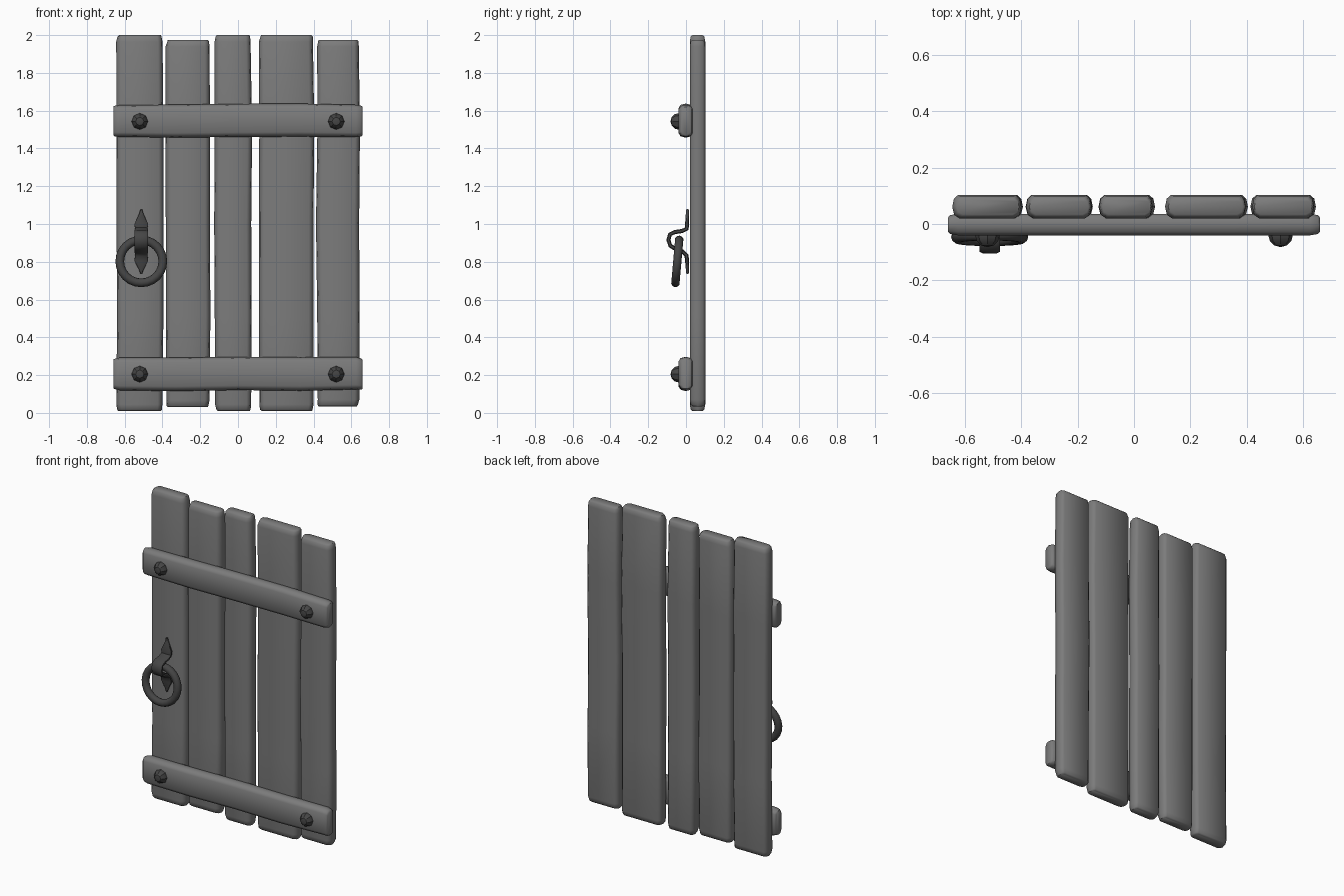
import bpy, bmesh, math, random
from mathutils import Vector

random.seed(4)
cube = bpy.data.objects.get("Cube")
if cube:
    bpy.data.objects.remove(cube)


def make_material(name, value):
    mat = bpy.data.materials.new(name)
    mat.use_nodes = True
    color = (value, value, value, 1)
    mat.diffuse_color = color
    mat.node_tree.nodes["Principled BSDF"].inputs["Base Color"].default_value = color
    return mat


wood = make_material("grey wood", 0.2)
iron = make_material("dark iron", 0.06)


def finish(name, bm, mat, angle):
    bmesh.ops.recalc_face_normals(bm, faces=bm.faces)
    mesh = bpy.data.meshes.new(name)
    bm.to_mesh(mesh)
    bm.free()
    mesh.materials.append(mat)
    obj = bpy.data.objects.new(name, mesh)
    bpy.context.collection.objects.link(obj)
    bpy.ops.object.select_all(action='DESELECT')
    obj.select_set(True)
    bpy.context.view_layer.objects.active = obj
    bpy.ops.object.shade_smooth_by_angle(angle=math.radians(angle))
    return obj


def loft(bm, rings):
    """Skin a list of point rings and cap both ends."""
    loops = [[bm.verts.new(p) for p in ring] for ring in rings]
    n = len(loops[0])
    for a, b in zip(loops, loops[1:]):
        for i in range(n):
            bm.faces.new((a[i], a[(i + 1) % n], b[(i + 1) % n], b[i]))
    bm.faces.new(loops[0])
    bm.faces.new(loops[-1])


def board(name, length, width, depth, place, wobble):
    """Worn board with bulging edges and softened ends, placed by a mapping."""
    w, d = width / 2, depth / 2
    section = [(w - .025, -d), (w - .007, -d * .7), (w, 0), (w - .006, d * .7), (w - .02, d)]
    section += [(-u, v) for u, v in reversed(section)]
    # position along the length, width inset, depth scale
    half = length / 2
    stations = [(-half, .012, .65), (-half + .008, .006, .88), (-half + .035, .002, 1)]
    stations += [(length * t, 0, 1) for t in (-.25, 0, .25)]
    stations += [(-s, i, k) for s, i, k in reversed(stations[:3])]
    rings = []
    for s, inset, k in stations:
        shift = random.uniform(-wobble, wobble)
        pinch = inset + random.uniform(0, wobble)
        rings.append([place(u * (w - pinch) / w + shift, v * k, s) for u, v in section])
    bm = bmesh.new()
    loft(bm, rings)
    return finish(name, bm, wood, 50)


# Vertical planks: left edge, right edge, bottom, top
planks = [(-.645, -.395, .01, 2), (-.385, -.148, .03, 1.975), (-.125, .073, .01, 2),
          (.11, .402, .01, 2), (.415, .645, .035, 1.975)]
for i, (x0, x1, z0, z1) in enumerate(planks):
    cx, cz = (x0 + x1) / 2, (z0 + z1) / 2
    board(f"plank_{i + 1}", z1 - z0, x1 - x0, .082,
          lambda u, v, s: Vector((cx + u, .061 + v, cz + s)), .003)

# Cross rails and their bolts
for label, z, bolt_z in (("lower", .207, .205), ("upper", 1.547, 1.543)):
    board(f"{label}_rail", 1.32, .178, .076,
          lambda u, v, s: Vector((s, -.002 + v, z + u)), .003)
    for side, x in (("right", -.52), ("left", .52)):
        bm = bmesh.new()
        bmesh.ops.create_uvsphere(bm, u_segments=8, v_segments=6, radius=.044)
        for v in bm.verts:
            px, py, pz = v.co
            v.co = (x + px, -.038 - pz, bolt_z + py)
        finish(f"{label}_{side}_bolt", bm, iron, 30)

# Handle strap: y, z, half width and thickness, following a hooked path
hx = -.512
path = [(.008, 1.08, .004, .012), (.008, 1.055, .011, .018), (.006, 1.0, .036, .022),
        (.004, .975, .033, .022), (-.02, .963, .035, .022), (-.06, .957, .036, .022),
        (-.085, .945, .036, .022), (-.093, .915, .036, .022), (-.083, .885, .036, .022),
        (-.055, .868, .036, .022), (-.02, .855, .035, .022), (.002, .835, .033, .022),
        (.006, .805, .036, .022), (.008, .76, .013, .018), (.008, .735, .004, .012)]
rings = []
for i, (y, z, w, t) in enumerate(path):
    a, b = path[max(i - 1, 0)], path[min(i + 1, len(path) - 1)]
    along = Vector((0, b[0] - a[0], b[1] - a[1])).normalized()
    out = Vector((0, along.z, -along.y)) * t / 2
    mid = Vector((hx, y, z))
    rings.append([mid + Vector((u * w, 0, 0)) + out * v
                  for u, v in ((1, .5), (.7, 1), (-.7, 1), (-1, .5),
                               (-1, -.5), (-.7, -1), (.7, -1), (1, -.5))])
bm = bmesh.new()
loft(bm, rings)
finish("handle_strap", bm, iron, 45)

# Pull ring hanging in the strap
bpy.ops.mesh.primitive_torus_add(major_radius=.114, minor_radius=.023, major_segments=24,
                                 minor_segments=10, location=(hx, -.046, .802),
                                 rotation=(math.radians(85), 0, 0))
ring = bpy.context.object
ring.name = "pull_ring"
ring.data.materials.append(iron)
bpy.ops.object.shade_smooth_by_angle(angle=math.radians(60))
